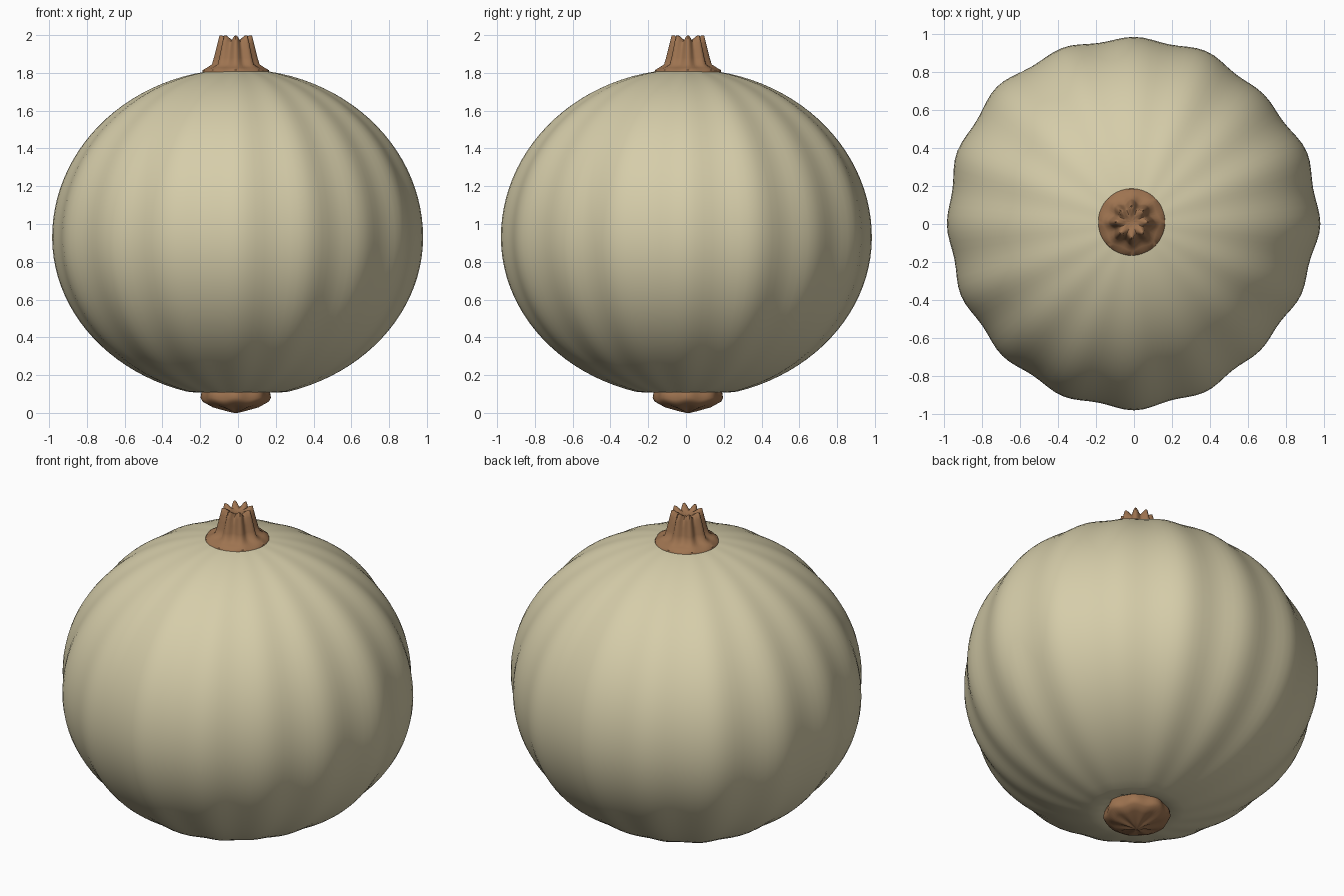
import bpy, bmesh
from math import sin, cos, pi, radians

if "Cube" in bpy.data.objects:
    bpy.data.objects.remove(bpy.data.objects["Cube"])

CENTRE = (-0.012, 0.01)


def material(name, rgb):
    m = bpy.data.materials.new(name)
    m.use_nodes = True
    m.diffuse_color = (*rgb, 1)
    bsdf = m.node_tree.nodes["Principled BSDF"]
    bsdf.inputs["Base Color"].default_value = (*rgb, 1)
    bsdf.inputs["Roughness"].default_value = 0.8
    return m


def revolve(name, profile, shape, segments, mat, centre):
    """Spin (radius, z) points; shape(angle, index) gives radius scale and z shift."""
    bm = bmesh.new()
    rings = []
    for i, (r, z) in enumerate(profile):
        ring = []
        for s in range(segments):
            a = 2 * pi * s / segments
            k, dz = shape(a, i)
            ring.append(bm.verts.new((r * k * cos(a) + centre[0],
                                      r * k * sin(a) + centre[1], z + dz)))
        rings.append(ring)
    for low, high in zip(rings, rings[1:]):
        for s in range(segments):
            t = (s + 1) % segments
            bm.faces.new((low[s], low[t], high[t], high[s]))
    # close both ends with a fan to a centre point
    for ring, z in ((rings[0], profile[0][1]), (rings[-1], profile[-1][1])):
        tip = bm.verts.new((*centre, z))
        for s in range(segments):
            bm.faces.new((ring[s], ring[(s + 1) % segments], tip))
    bmesh.ops.recalc_face_normals(bm, faces=bm.faces)
    mesh = bpy.data.meshes.new(name)
    bm.to_mesh(mesh)
    bm.free()
    mesh.materials.append(mat)
    ob = bpy.data.objects.new(name, mesh)
    bpy.context.collection.objects.link(ob)
    bpy.ops.object.select_all(action="DESELECT")
    ob.select_set(True)
    bpy.context.view_layer.objects.active = ob
    bpy.ops.object.shade_smooth_by_angle(angle=radians(50))
    return ob


cream = material("cream rind", (0.67, 0.61, 0.40))
brown = material("dry brown stalk", (0.34, 0.172, 0.08))

# Rind: squashed globe with sixteen slightly uneven ribs
RIBS = [0.98, 0.985, 0.965, 0.985, 0.984, 1.0, 1.02, 1.005,
        0.984, 0.985, 0.98, 0.98, 0.98, 0.96, 0.94, 0.955]


def rib_shape(a, i):
    u = a / (2 * pi) * len(RIBS)
    n = int(u) % len(RIBS)
    f = u - int(u)
    blend = (1 - cos(pi * f)) / 2
    crest = RIBS[n] * (1 - blend) + RIBS[(n + 1) % len(RIBS)] * blend
    return crest - 0.011 * (1 - cos(2 * pi * f)), 0


globe = [(0.03, 0.14), (0.15, 0.135), (0.19, 0.118), (0.23, 0.108)]
STEPS = 44
for j in range(STEPS + 1):
    lat = radians(-74 + (80 + 74) * j / STEPS)
    height = 0.89 if lat > 0 else 0.85
    globe.append((cos(lat), 0.93 + height * sin(lat)))
globe += [(0.1, 1.815), (0.03, 1.815)]
revolve("rind", globe, rib_shape, 128, cream, (0, 0))

# Stalk: eight-ridged, flared at the foot, hollowed on top
STALK_RIDGE = [0, 0.02, 0.06, 0.12, 0.14, 0.15, 0.17, 0.2, 0.22, 0.2, 0.1]
stalk = [(0.176, 1.805), (0.172, 1.815), (0.145, 1.828), (0.115, 1.845),
         (0.104, 1.88), (0.094, 1.92), (0.084, 1.96), (0.074, 1.985),
         (0.06, 1.984), (0.035, 1.972), (0.015, 1.965)]


def stalk_shape(a, i):
    wave = cos(8 * a)
    lift = 0.014 * wave if i >= 7 and i < 9 else 0
    return 1 + STALK_RIDGE[i] * wave * 0.8, lift


revolve("stalk", stalk, stalk_shape, 64, brown, CENTRE)

# Blossom end: shallow ribbed button underneath
button = [(0.01, 0.0), (0.05, 0.008), (0.13, 0.028), (0.17, 0.05),
          (0.18, 0.07), (0.176, 0.105), (0.16, 0.14)]


def button_shape(a, i):
    return 1 + 0.035 * cos(8 * a), 0.005 * (1 + cos(8 * a)) * (0 < i < 5)


revolve("blossom_end", button, button_shape, 64, brown, CENTRE)
